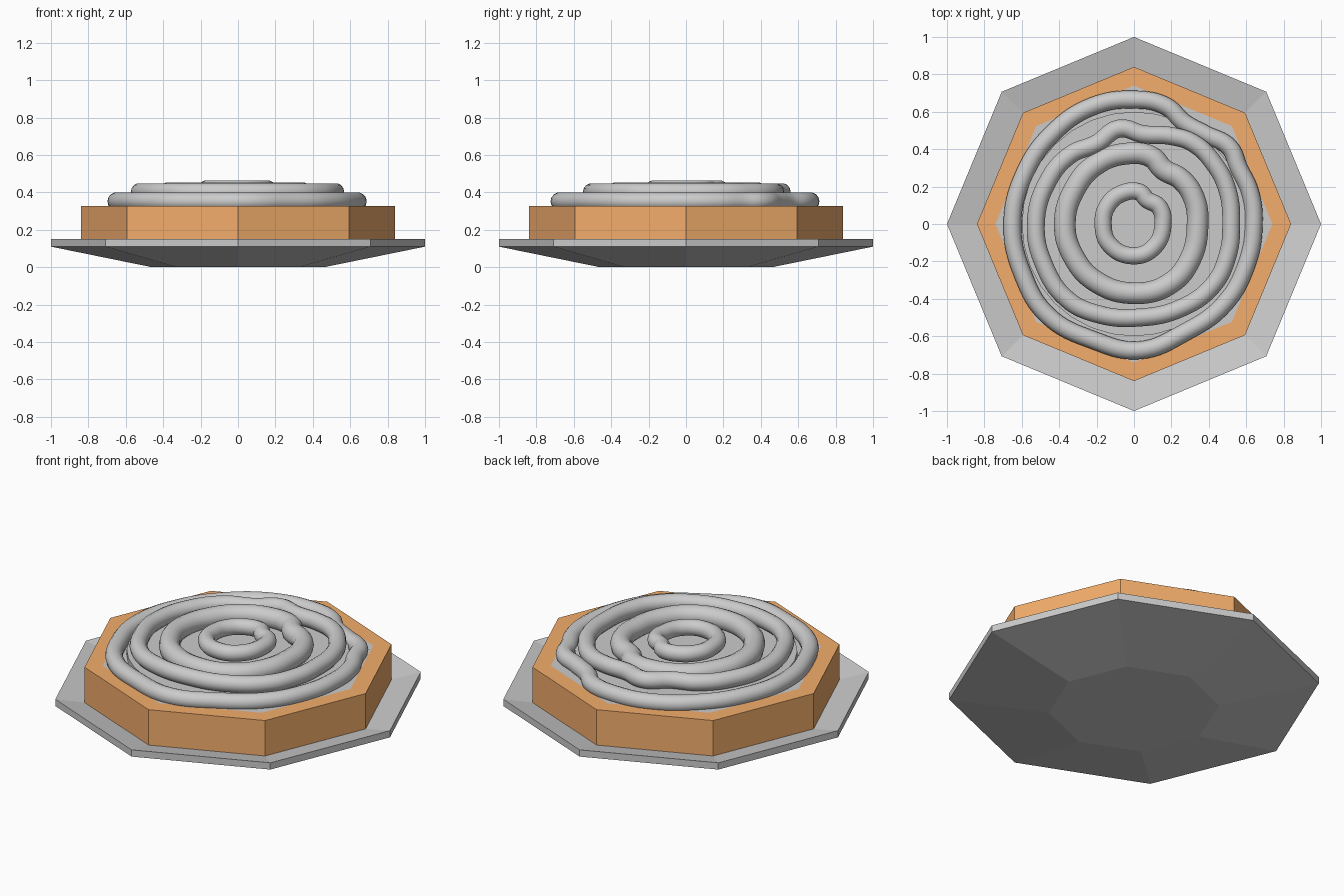
import bpy, bmesh, math

if "Cube" in bpy.data.objects:
    bpy.data.objects.remove(bpy.data.objects["Cube"])


def lathe(name, profile, sides=8):
    """Faceted solid from (radius, z) rings, capped at both ends."""
    bm = bmesh.new()
    rings = []
    for r, z in profile:
        rings.append([bm.verts.new((r * math.cos(2 * math.pi * i / sides),
                                    r * math.sin(2 * math.pi * i / sides), z))
                      for i in range(sides)])
    for a, b in zip(rings, rings[1:]):
        for i in range(sides):
            j = (i + 1) % sides
            bm.faces.new((a[i], a[j], b[j], b[i]))
    bm.faces.new(rings[0][::-1])
    bm.faces.new(rings[-1])
    mesh = bpy.data.meshes.new(name)
    bm.to_mesh(mesh)
    bm.free()
    obj = bpy.data.objects.new(name, mesh)
    bpy.context.collection.objects.link(obj)
    return obj


def piped_ring(name, points, z, radius):
    """Closed, slightly wobbly round tube through the given xy points."""
    curve = bpy.data.curves.new(name, 'CURVE')
    curve.dimensions = '3D'
    curve.bevel_depth = radius
    curve.bevel_resolution = 5
    curve.resolution_u = 8
    spline = curve.splines.new('BEZIER')
    spline.bezier_points.add(len(points) - 1)
    for bp, (x, y) in zip(spline.bezier_points, points):
        bp.co = (x, y, z)
        bp.handle_left_type = bp.handle_right_type = 'AUTO'
    spline.use_cyclic_u = True
    obj = bpy.data.objects.new(name, curve)
    bpy.context.collection.objects.link(obj)
    bpy.ops.object.select_all(action='DESELECT')
    obj.select_set(True)
    bpy.context.view_layer.objects.active = obj
    bpy.ops.object.convert(target='MESH')
    bpy.ops.object.shade_smooth()
    return obj


# Shallow saucer with a sloping upper face
lathe("plate", [(0.46, 0), (1, 0.11), (1, 0.15), (0.46, 0.04)])

# Pastry: octagonal crust wall, open in the middle for the filling
crust = lathe("crust", [(0.74, 0.328), (0.74, 0.11), (0.84, 0.11), (0.84, 0.328)])
bm = bmesh.new()
bm.from_mesh(crust.data)
bmesh.ops.delete(bm, geom=[f for f in bm.faces if len(f.verts) == 8], context='FACES_ONLY')
bmesh.ops.bridge_loops(bm, edges=[e for e in bm.edges if e.is_boundary])
bmesh.ops.recalc_face_normals(bm, faces=bm.faces)
bm.to_mesh(crust.data)
bm.free()
orange = bpy.data.materials.new("baked_orange")
orange.diffuse_color = (0.9, 0.42, 0.15, 1)
orange.use_nodes = True
orange.node_tree.nodes["Principled BSDF"].inputs["Base Color"].default_value = orange.diffuse_color
crust.data.materials.append(orange)

# Filling flush with the crust, and a thin raised layer under the inner rings
lathe("filling", [(0.74, 0.11), (0.74, 0.328)])
lathe("cream_layer", [(0.6, 0.32), (0.6, 0.36)], 32)

# Piped cream rings, from outside to inside
outer = [(.64, 0), (.62, .17), (.56, .3), (.51, .41), (.38, .48), (.27, .54), (.17, .63),
         (0, .665), (-.22, .63), (-.43, .49), (-.58, .28), (-.65, 0), (-.59, -.28),
         (-.46, -.49), (-.22, -.62), (.03, -.675), (.27, -.58), (.48, -.43), (.6, -.22)]
second = [(.52, 0), (.5, .18), (.43, .32), (.32, .43), (.2, .47), (.05, .48), (-.08, .51),
          (-.2, .43), (-.34, .37), (-.46, .23), (-.525, 0), (-.48, -.22), (-.36, -.4),
          (-.2, -.48), (.03, -.5), (.25, -.45), (.42, -.33), (.5, -.17)]
third = [(.34, 0), (.32, .14), (.25, .24), (.16, .29), (.09, .36), (-.05, .375), (-.2, .32),
         (-.31, .2), (-.37, 0), (-.32, -.18), (-.2, -.31), (0, -.37), (.19, -.32), (.3, -.19)]
inner = [(.155, 0), (.135, .09), (.07, .13), (.03, .17), (-.06, .165), (-.14, .1),
         (-.165, 0), (-.13, -.11), (0, -.17), (.11, -.12)]
piped_ring("cream_ring_outer", outer, 0.352, 0.048)
piped_ring("cream_ring_second", second, 0.402, 0.048)
piped_ring("cream_ring_third", third, 0.397, 0.058)
piped_ring("cream_ring_inner", inner, 0.420, 0.046)
